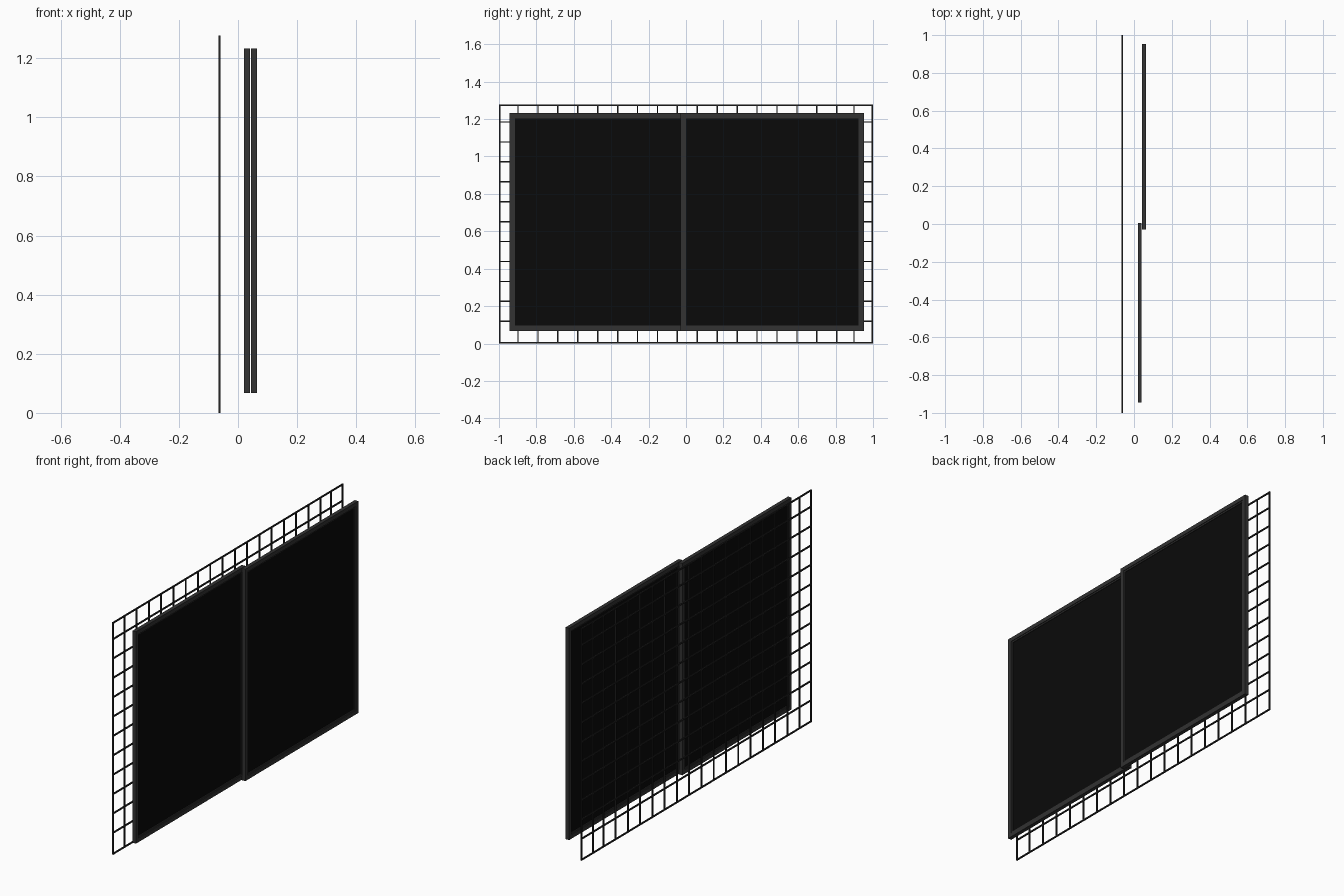
import bpy
import bmesh
from mathutils import Matrix

cube = bpy.data.objects.get("Cube")
if cube:
    bpy.data.objects.remove(cube, do_unlink=True)


def material(name, value):
    mat = bpy.data.materials.new(name)
    mat.use_nodes = True
    color = (value, value, value, 1)
    mat.diffuse_color = color
    mat.node_tree.nodes["Principled BSDF"].inputs["Base Color"].default_value = color
    return mat


frame_mat = material("charcoal frame", 0.032)
wire_mat = material("dark wire", 0.018)
glass_mat = material("black glass", 0.003)


def add_box(bm, x0, x1, y0, y1, z0, z1):
    centre = ((x0 + x1) / 2, (y0 + y1) / 2, (z0 + z1) / 2)
    size = (x1 - x0, y1 - y0, z1 - z0, 1)
    bmesh.ops.create_cube(bm, size=1, matrix=Matrix.Translation(centre) @ Matrix.Diagonal(size))


def add_rim(bm, x0, x1, y0, y1, z0, z1, w):
    """Rectangular rim: two full-height stiles with rails between them."""
    for a, b in ((y0, y0 + w), (y1 - w, y1)):
        add_box(bm, x0, x1, a, b, z0, z1)
    for a, b in ((z0, z0 + w), (z1 - w, z1)):
        add_box(bm, x0, x1, y0 + w, y1 - w, a, b)


def finish(bm, name, mat):
    mesh = bpy.data.meshes.new(name)
    bm.to_mesh(mesh)
    bm.free()
    mesh.materials.append(mat)
    obj = bpy.data.objects.new(name, mesh)
    bpy.context.collection.objects.link(obj)
    return obj


# Security grille: border bars plus evenly stepped wires
R = 0.0035
GX, HEIGHT, STEP = -0.062, 1.277, 0.1065
bars_y = [-1 + R] + [-0.898 + i * STEP for i in range(17)] + [0.898, 1 - R]
bars_z = [R] + [0.119 + i * STEP for i in range(11)] + [HEIGHT - R]

bm = bmesh.new()
for y in bars_y:
    add_box(bm, GX - R, GX + R, y - R, y + R, 0, HEIGHT)
for z in bars_z:
    add_box(bm, GX - R, GX + R, -1, 1, z - R, z + R)
finish(bm, "grille", wire_mat)

# Two overlapping sliding sashes: outer frame, recessed inner lip and pane
Z0, Z1, DEPTH, RIM, LIP = 0.067, 1.232, 0.021, 0.022, 0.008
for side, x, y0, y1 in (("rear", 0.02, -0.945, 0.004), ("front", 0.0435, -0.029, 0.953)):
    bm = bmesh.new()
    add_rim(bm, x, x + DEPTH, y0, y1, Z0, Z1, RIM)
    add_rim(bm, x + 0.004, x + DEPTH - 0.004, y0 + RIM, y1 - RIM, Z0 + RIM, Z1 - RIM, LIP)
    finish(bm, side + "_sash_frame", frame_mat)

    bm = bmesh.new()
    inset = RIM + LIP
    add_box(bm, x + 0.008, x + DEPTH - 0.008, y0 + inset, y1 - inset, Z0 + inset, Z1 - inset)
    finish(bm, side + "_pane", glass_mat)
